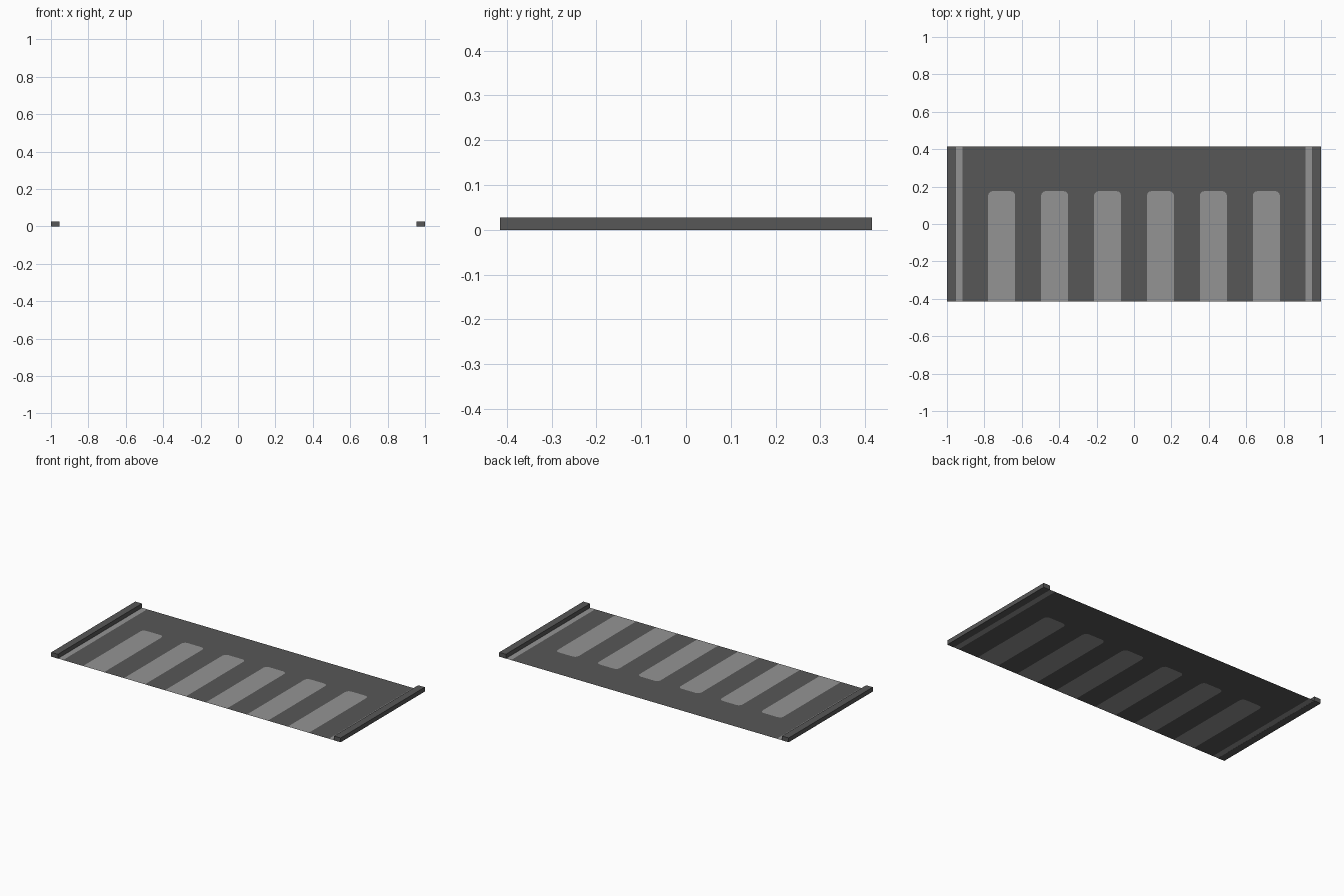
import bpy, bmesh, math

if "Cube" in bpy.data.objects:
    bpy.data.objects.remove(bpy.data.objects["Cube"])

HALF_X, HALF_Y = 1.0, 0.415
RAIL_W, RAIL_H = 0.046, 0.027
STRIP_X = 0.918          # inner edge of the light side strip
SLOT_W, SLOT_TOP, SLOT_R = 0.145, 0.176, 0.025
PITCH = 0.283


def material(name, v):
    m = bpy.data.materials.new(name)
    m.diffuse_color = (v, v, v, 1)
    m.use_nodes = True
    m.node_tree.nodes["Principled BSDF"].inputs["Base Color"].default_value = m.diffuse_color
    return m


dark = material("dark grey", 0.095)
light = material("light grey", 0.295)


def finish(bm, name, mats):
    me = bpy.data.meshes.new(name)
    bm.to_mesh(me)
    bm.free()
    for m in mats:
        me.materials.append(m)
    ob = bpy.data.objects.new(name, me)
    bpy.context.collection.objects.link(ob)
    return ob


def slot_outline(cx):
    # front left, up, rounded top corners, back down to front right
    h = SLOT_W / 2
    pts = [(cx - h, -HALF_Y)]
    for side, start in ((-1, 180), (1, 90)):
        ox, oy = cx + side * (h - SLOT_R), SLOT_TOP - SLOT_R
        for i in range(4):
            a = math.radians(start - 30 * i)
            pts.append((ox + SLOT_R * math.cos(a), oy + SLOT_R * math.sin(a)))
    pts.append((cx + h, -HALF_Y))
    return pts


# thin sheet: dark comb, light inlaid slots and light side strips
bm = bmesh.new()


def add_face(pts, index):
    f = bm.faces.new([bm.verts.new((x, y, 0.0005)) for x, y in pts])
    f.material_index = index
    f.normal_update()
    if f.normal.z < 0:
        f.normal_flip()


comb = [(-STRIP_X, -HALF_Y)]
for i in range(6):
    outline = slot_outline((i - 2.5) * PITCH)
    comb += outline
    add_face(outline, 1)
comb += [(STRIP_X, -HALF_Y), (STRIP_X, HALF_Y), (-STRIP_X, HALF_Y)]
add_face(comb, 0)
edge = HALF_X - RAIL_W
for s in (-1, 1):
    add_face([(s * STRIP_X, -HALF_Y), (s * edge, -HALF_Y),
              (s * edge, HALF_Y), (s * STRIP_X, HALF_Y)], 1)
bmesh.ops.remove_doubles(bm, verts=bm.verts[:], dist=0.0001)
finish(bm, "floor_sheet", [dark, light])

# raised rails along both ends
for s, name in ((-1, "left_rail"), (1, "right_rail")):
    bm = bmesh.new()
    bmesh.ops.create_cube(bm, size=1)
    bmesh.ops.scale(bm, vec=(RAIL_W, 2 * HALF_Y, RAIL_H), verts=bm.verts[:])
    bmesh.ops.translate(bm, vec=(s * (HALF_X - RAIL_W / 2), 0, RAIL_H / 2),
                        verts=bm.verts[:])
    finish(bm, name, [dark])
